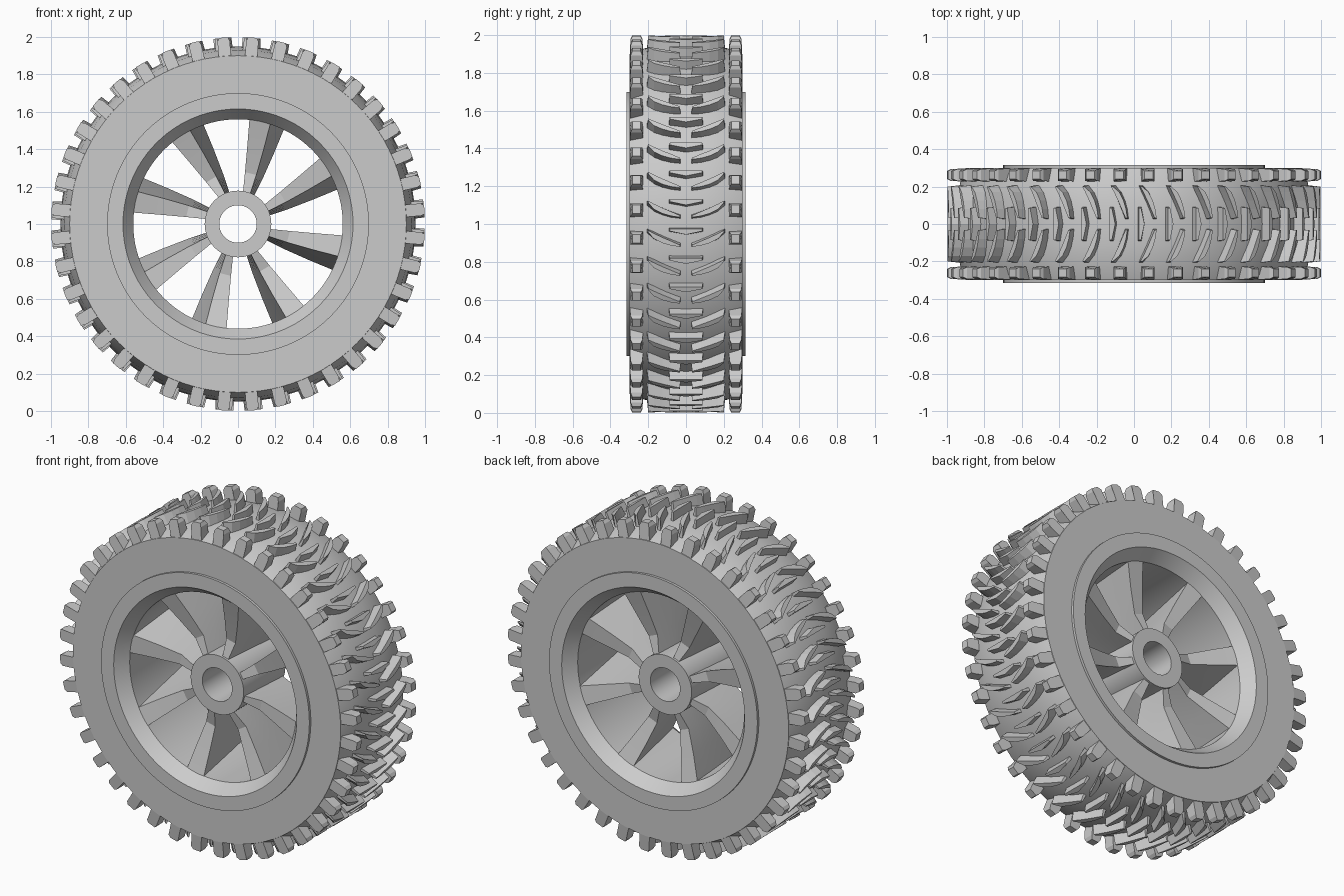
import bpy, bmesh
from math import sin, cos, radians, pi

if "Cube" in bpy.data.objects:
    bpy.data.objects.remove(bpy.data.objects["Cube"])

ROWS = 40      # tread repeats around the tyre
SPOKES = 8


def polar(r, a, y):
    return (r * cos(a), y, 1 + r * sin(a))


def finish(name, bm, smooth=True):
    bmesh.ops.recalc_face_normals(bm, faces=bm.faces)
    me = bpy.data.meshes.new(name)
    bm.to_mesh(me)
    bm.free()
    ob = bpy.data.objects.new(name, me)
    bpy.context.collection.objects.link(ob)
    if smooth:
        bpy.ops.object.select_all(action='DESELECT')
        ob.select_set(True)
        bpy.context.view_layer.objects.active = ob
        bpy.ops.object.shade_smooth_by_angle(angle=radians(20))
    return ob


def lathe(name, profile, n=96):
    """Revolve a closed (radius, y) profile about the axle."""
    bm = bmesh.new()
    rings = [[bm.verts.new(polar(r, 2 * pi * i / n, y)) for r, y in profile] for i in range(n)]
    m = len(profile)
    for i in range(n):
        a, b = rings[i], rings[(i + 1) % n]
        for j in range(m):
            k = (j + 1) % m
            bm.faces.new((a[j], a[k], b[k], b[j]))
    return finish(name, bm)


def loft(bm, sections):
    """Skin a row of equal-sized loops and cap both ends."""
    loops = [[bm.verts.new(p) for p in s] for s in sections]
    m = len(loops[0])
    for a, b in zip(loops, loops[1:]):
        for j in range(m):
            k = (j + 1) % m
            bm.faces.new((a[j], a[k], b[k], b[j]))
    bm.faces.new(loops[0])
    bm.faces.new(loops[-1])


def lug(bm, a0, stations, levels, side=1):
    """Tread lug: stations (y, s_low, s_high), levels (radius, inset)."""
    last = len(stations) - 1
    sections = []
    for i, (y, lo, hi) in enumerate(stations):
        d = 1 if i == 0 else -1 if i == last else 0
        if stations[0][0] > stations[last][0]:
            d = -d
        low = [polar(r, a0 - (lo + k) / 0.98, side * (y + d * k)) for r, k in levels]
        high = [polar(r, a0 - (hi - k) / 0.98, side * (y + d * k)) for r, k in levels]
        sections.append(low + high[::-1])
    loft(bm, sections)


# Tyre body
half = [(0.66, 0.30), (0.90, 0.30), (0.93, 0.22), (0.945, 0.11)]
lathe("tyre_body", half + [(0.95, 0)] + [(r, -y) for r, y in reversed(half)])

# Rim barrel with raised lips
half = [(0.70, 0.28), (0.70, 0.315), (0.615, 0.315), (0.56, 0.24)]
lathe("rim_barrel", half + [(r, -y) for r, y in reversed(half)])

# Hub with axle hole
lathe("hub", [(0.10, 0.20), (0.178, 0.20), (0.178, -0.20), (0.10, -0.20)], 64)

# Twisted spokes: radius, half depth, start and end angle seen from the front
TWIST = 8
SECTIONS = [(0.165, 0.19, 105, 126), (0.28, 0.165, 106.5, 127.3),
            (0.42, 0.20, 108, 128.2), (0.575, 0.245, 109.2, 128.8)]
STEPS = 4
bm = bmesh.new()
for i in range(SPOKES):
    turn = 360 / SPOKES * i
    rings = []
    for r, h, lo, hi in SECTIONS:
        near, far = [], []
        for j in range(STEPS + 1):
            t = j / STEPS
            y = -h + 2 * h * t
            near.append(polar(r, radians(turn + lo + TWIST * (1 - t)), y))
            far.append(polar(r, radians(turn + hi - TWIST * t), y))
        rings.append(near + far[::-1])
    loft(bm, rings)
finish("spokes", bm)

# Shoulder blocks on both edges
shoulder = [(0.226, -0.037, 0.037), (0.298, -0.037, 0.037)]
bm = bmesh.new()
for i in range(ROWS):
    a = 2 * pi * (i + 0.5) / ROWS
    for side in (-1, 1):
        lug(bm, a, shoulder, [(0.88, 0), (0.98, 0.004), (1.0, 0.014)], side)
finish("shoulder_blocks", bm, False)

# Curved crescent lugs, mirrored across the middle
crescent = [(0.208, -0.052, -0.026), (0.17, -0.036, 0.008), (0.125, -0.015, 0.030),
            (0.08, 0.004, 0.043), (0.025, 0.024, 0.050)]
bm = bmesh.new()
for i in range(ROWS):
    a = 2 * pi * (i + 0.5) / ROWS
    for side in (-1, 1):
        lug(bm, a, crescent, [(0.92, 0), (0.998, 0.008)], side)
finish("crescent_lugs", bm, False)

# Central arrow lugs
arrow = [(-0.092, -0.058, -0.034), (0, -0.058, -0.016), (0.092, -0.058, -0.034)]
bm = bmesh.new()
for i in range(ROWS):
    lug(bm, 2 * pi * (i + 0.5) / ROWS, arrow, [(0.92, 0), (0.998, 0.006)])
finish("arrow_lugs", bm, False)
